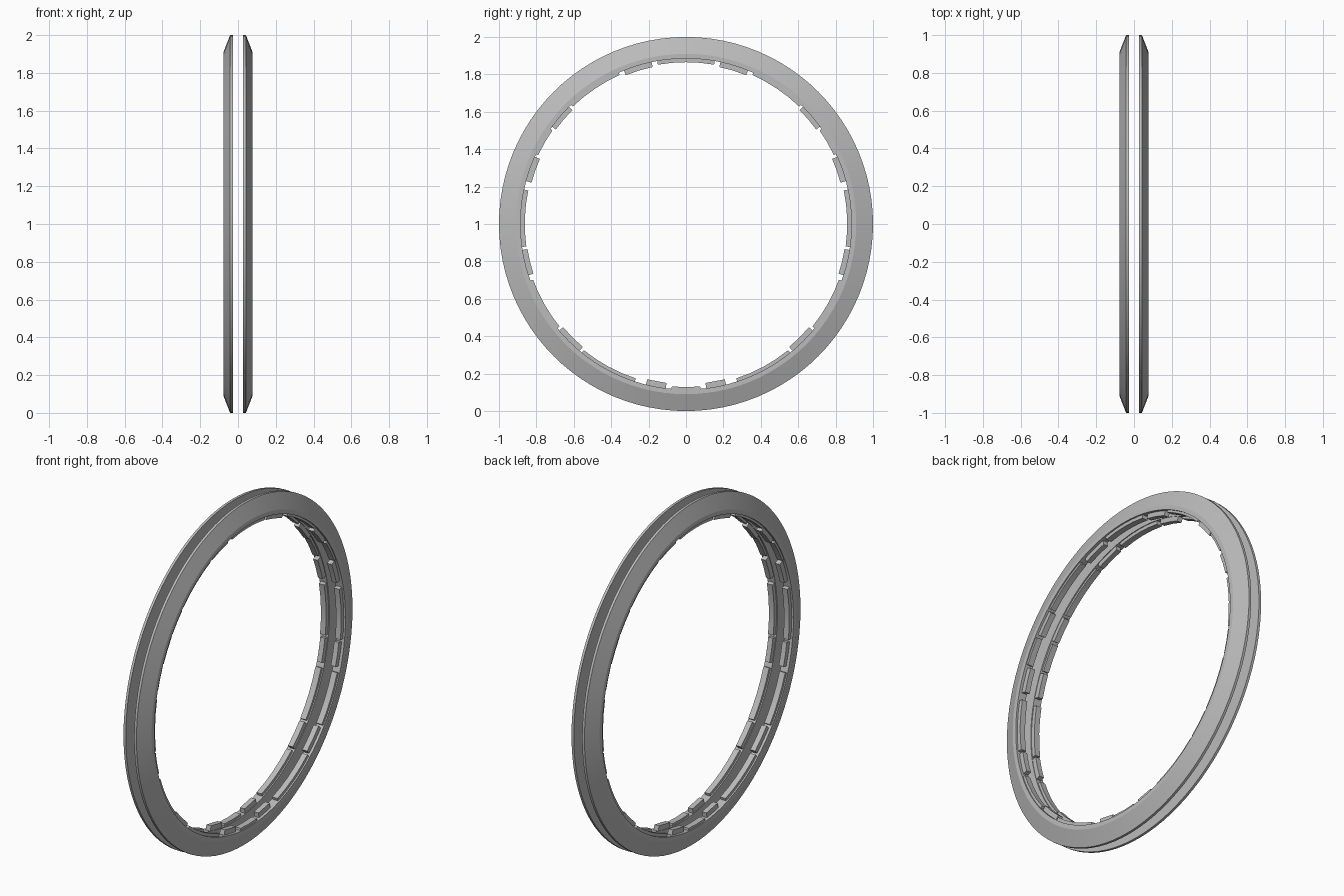
import bpy, bmesh, math

cube = bpy.data.objects.get("Cube")
if cube:
    bpy.data.objects.remove(cube, do_unlink=True)

grey = bpy.data.materials.new("plain grey")
grey.use_nodes = True
grey.diffuse_color = (0.5, 0.5, 0.5, 1)
grey.node_tree.nodes["Principled BSDF"].inputs["Base Color"].default_value = (0.5, 0.5, 0.5, 1)


def point(x, r, a):
    return (x, r * math.cos(a), 1 + r * math.sin(a))


def sweep(bm, profile, start, end, steps):
    """Sweep an (x, radius) profile round the x axis, capping partial arcs."""
    closed = end - start >= 360
    count = steps if closed else steps + 1
    rows = []
    for i in range(count):
        a = math.radians(start + (end - start) * i / steps)
        rows.append([bm.verts.new(point(x, r, a)) for x, r in profile])
    n = len(profile)
    for i in range(steps):
        a, b = rows[i], rows[(i + 1) % count]
        for j in range(n):
            k = (j + 1) % n
            bm.faces.new((a[j], a[k], b[k], b[j]))
    if not closed:
        bm.faces.new(rows[0])
        bm.faces.new(rows[-1][::-1])


def finish(bm, name):
    bmesh.ops.recalc_face_normals(bm, faces=bm.faces)
    mesh = bpy.data.meshes.new(name)
    bm.to_mesh(mesh)
    bm.free()
    mesh.materials.append(grey)
    obj = bpy.data.objects.new(name, mesh)
    bpy.context.collection.objects.link(obj)
    bpy.ops.object.select_all(action="DESELECT")
    obj.select_set(True)
    bpy.context.view_layer.objects.active = obj
    bpy.ops.object.shade_smooth_by_angle(angle=math.radians(20))


# Half-ring section: flat rim, sloped outer face, narrow flat side, inner bore
SECTION = [(0.027, 1.0), (0.042, 1.0), (0.077, 0.91), (0.077, 0.885), (0.027, 0.885)]

# Raised pads on the bore: start angle, end angle, inner radius, near x, far x
PADS = [
    (-8, 12, 0.862, 0.032, 0.066),
    (15, 24, 0.855, 0.030, 0.060),
    (25, 35, 0.872, 0.036, 0.072),
    (36, 45, 0.860, 0.030, 0.064),
    (46, 66, 0.872, 0.034, 0.070),
    (68, 78, 0.858, 0.030, 0.060),
    (-18, -9, 0.858, 0.030, 0.060),
    (-39, -20, 0.870, 0.034, 0.070),
    (-50, -40, 0.858, 0.030, 0.062),
    (-72, -51, 0.868, 0.034, 0.068),
    (-83, -76, 0.856, 0.030, 0.060),
]
CENTRE_PADS = [(80, 100, 0.865, 0.032, 0.068), (-95, -85, 0.872, 0.034, 0.070)]

for side, sign in (("left", 1), ("right", -1)):
    bm = bmesh.new()
    sweep(bm, [(sign * x, r) for x, r in SECTION], 0, 360, 96)
    finish(bm, side + "_ring")

    bm = bmesh.new()
    mirrored = [(180 - e, 180 - s, r, n, f) for s, e, r, n, f in PADS]
    for s, e, r, near, far in PADS + mirrored + CENTRE_PADS:
        block = [(sign * near, 0.89), (sign * far, 0.89), (sign * far, r), (sign * near, r)]
        sweep(bm, block, s, e, max(1, round((e - s) / 5)))
    finish(bm, side + "_inner_pads")
